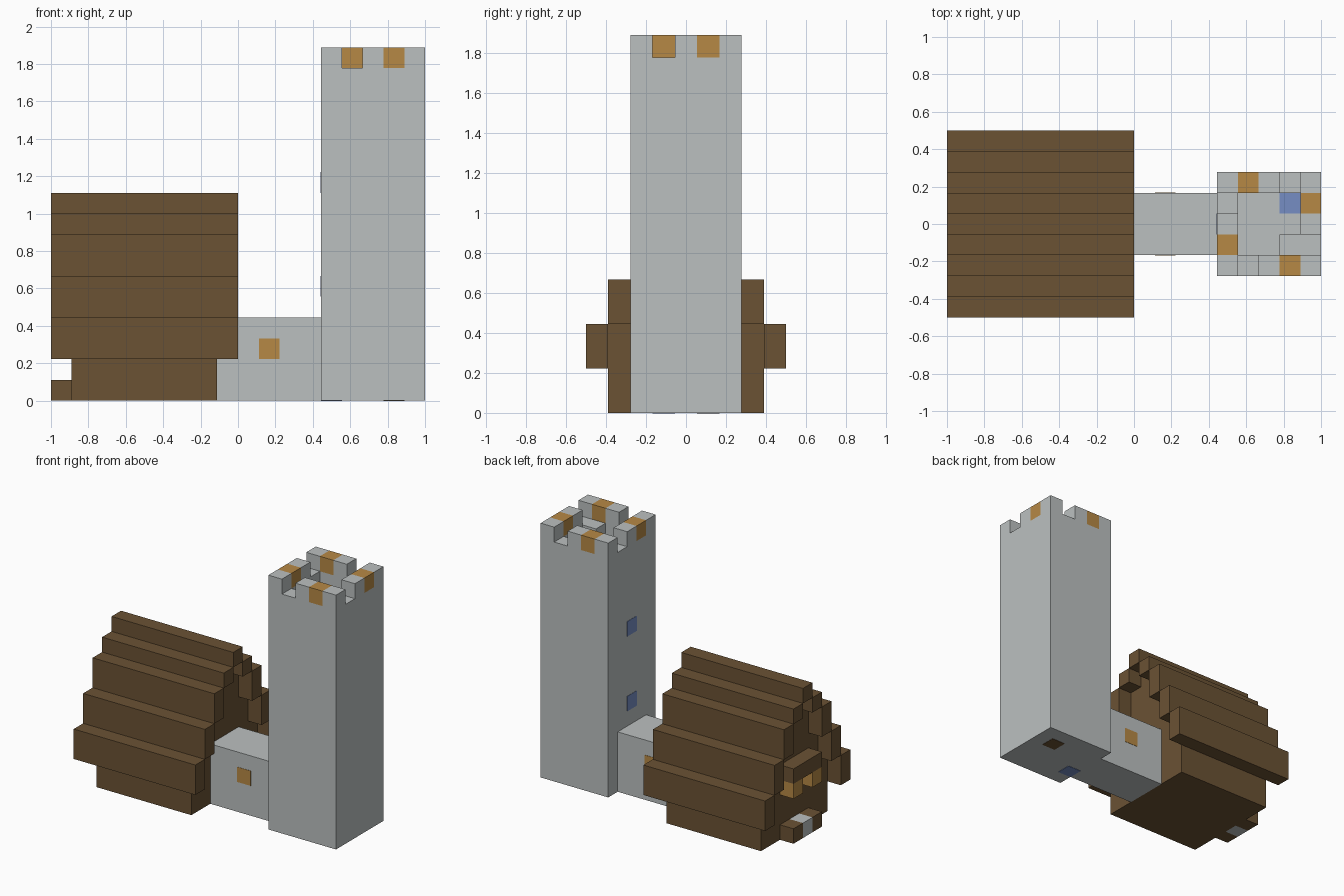
import bpy
import bmesh
from mathutils import Vector

if "Cube" in bpy.data.objects:
    bpy.data.objects.remove(bpy.data.objects["Cube"], do_unlink=True)

U = 1 / 9                      # one block
ORIGIN = Vector((9, 4.5, 0))   # block coordinates of the model centre
THIN = 0.02                    # how far painted plates stand out, in blocks


def material(name, color):
    mat = bpy.data.materials.new(name)
    mat.use_nodes = True
    mat.diffuse_color = (*color, 1)
    mat.node_tree.nodes["Principled BSDF"].inputs["Base Color"].default_value = (*color, 1)
    return mat


STONE = material("light_stone", (0.50, 0.53, 0.53))
WOOD = material("brown_wood", (0.145, 0.084, 0.034))
LAMP = material("amber_lamp", (0.47, 0.25, 0.06))
BLUE = material("blue_glass", (0.18, 0.27, 0.55))


def box(name, low, high, mat):
    """Box between two corners given in blocks."""
    low, high = Vector(low), Vector(high)
    bm = bmesh.new()
    bmesh.ops.create_cube(bm, size=1)
    size, mid = high - low, (low + high) / 2
    for v in bm.verts:
        v.co = (Vector(a * b for a, b in zip(v.co, size)) + mid - ORIGIN) * U
    mesh = bpy.data.meshes.new(name)
    bm.to_mesh(mesh)
    bm.free()
    mesh.materials.append(mat)
    obj = bpy.data.objects.new(name, mesh)
    bpy.context.collection.objects.link(obj)
    return obj


def block(name, x, y, z, mat):
    return box(name, (x, y, z), (x + 1, y + 1, z + 1), mat)


def plate(name, cell, axis, level, mat):
    """One-block painted square lying across an axis at the given level."""
    low, high = Vector(cell), Vector(cell) + Vector((1, 1, 1))
    low[axis], high[axis] = level - THIN, level + THIN
    return box(name, low, high, mat)


# Tower: shaft, parapet ring, step up to the parapet
box("tower_shaft", (13, 2, 0), (18, 7, 15), STONE)
box("parapet_front", (13, 2, 15), (18, 3, 16), STONE)
box("parapet_back", (13, 6, 15), (18, 7, 16), STONE)
box("parapet_right", (13, 3, 15), (14, 6, 16), STONE)
box("parapet_left", (17, 3, 15), (18, 6, 16), STONE)
block("parapet_step", 16, 3, 15, STONE)

# Battlements: notch, stone, lamp, corner stone, turned around all four sides
dx, dy = 0, -2
for side in ("front", "left", "back", "right"):
    ax, ay = -dy // 2, dx // 2          # direction along this side
    for step, mat, part in ((0, STONE, "merlon"), (1, LAMP, "merlon_lamp"), (2, STONE, "corner_merlon")):
        block(f"{part}_{side}", 15 + dx + ax * step, 4 + dy + ay * step, 16, mat)
    dx, dy = -dy, dx

# Tower painted details
for z in (5, 10):
    plate("tower_window", (13, 4, z), 0, 13, BLUE)
plate("deck_hatch", (16, 5, 15), 2, 15, BLUE)
plate("base_wood_patch", (16, 5, 0), 2, 0, WOOD)
plate("base_blue_patch", (13, 3, 0), 2, 0, BLUE)

# Passage between house and tower
box("passage", (8, 3, 0), (13, 6, 4), STONE)
for y in (3, 6):
    plate("passage_lamp", (10, 0, 2), 1, y, LAMP)

# House body and roof beams, one step per row from eave to ridge
tops = (4, 6, 8, 9, 10)
floor = 0
beam_bottom = 2
for row, top in enumerate(tops):
    for y in sorted({row, 8 - row}):
        box(f"roof_beam_{row}", (0, y, beam_bottom), (9, y + 1, top), WOOD)
    if row:
        box(f"house_wall_{row}", (1, row, floor), (8, 9 - row, beam_bottom), WOOD)
        floor = beam_bottom
    beam_bottom = top

# Porch: doorstep, lamps and awning
for y, mat in ((3, WOOD), (4, STONE), (5, WOOD)):
    block("doorstep", 0, y, 0, mat)
for y in (3, 5):
    block("porch_lamp", 0, y, 3, LAMP)
box("porch_awning", (0, 3, 4), (1, 6, 5), WOOD)
